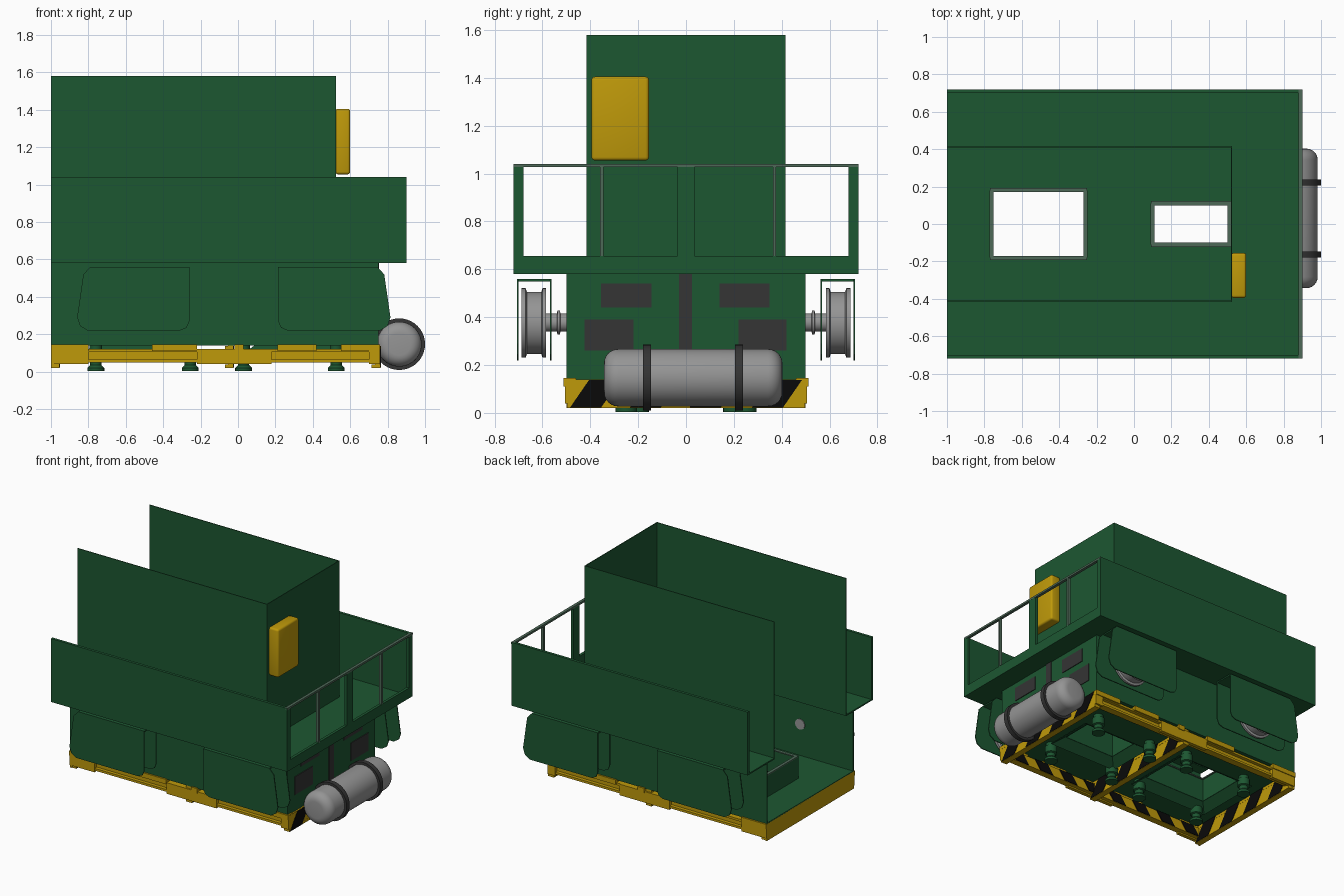
import bpy, bmesh, math
from mathutils import Vector

if "Cube" in bpy.data.objects:
    bpy.data.objects.remove(bpy.data.objects["Cube"])


def material(name, rgb):
    m = bpy.data.materials.new(name)
    m.diffuse_color = (*rgb, 1)
    m.use_nodes = True
    m.node_tree.nodes["Principled BSDF"].inputs["Base Color"].default_value = m.diffuse_color
    return m


GREEN = material("dark green", (0.012, 0.095, 0.031))
WORN = material("worn grey green", (0.075, 0.14, 0.095))
YELLOW = material("machine yellow", (0.52, 0.32, 0.003))
GREY = material("steel grey", (0.30, 0.30, 0.30))
DARK = material("dark grey", (0.035, 0.035, 0.035))
BLACK = material("black", (0.003, 0.003, 0.003))


def finish(bm, name, mat, smooth=False):
    bmesh.ops.recalc_face_normals(bm, faces=bm.faces)
    me = bpy.data.meshes.new(name)
    bm.to_mesh(me)
    bm.free()
    me.materials.append(mat)
    ob = bpy.data.objects.new(name, me)
    bpy.context.collection.objects.link(ob)
    if smooth:
        bpy.context.view_layer.objects.active = ob
        ob.select_set(True)
        bpy.ops.object.shade_smooth_by_angle(angle=math.radians(35))
        ob.select_set(False)
    return ob


def box(name, x, y, z, mat, bevel=0):
    bm = bmesh.new()
    bmesh.ops.create_cube(bm, size=1)
    for v in bm.verts:
        v.co = Vector([(a + b) / 2 + c * (b - a) for (a, b), c in zip((x, y, z), v.co)])
    if bevel:
        bmesh.ops.bevel(bm, geom=bm.edges[:], offset=bevel, segments=3, profile=0.5, affect='EDGES')
    return finish(bm, name, mat, bool(bevel))


def prism(name, pts, direction, mat):
    """Closed solid from a flat outline of 3D points."""
    bm = bmesh.new()
    a = [bm.verts.new(p) for p in pts]
    b = [bm.verts.new(Vector(p) + Vector(direction)) for p in pts]
    bm.faces.new(a)
    bm.faces.new(b)
    for i in range(len(pts)):
        bm.faces.new((a[i - 1], a[i], b[i], b[i - 1]))
    return finish(bm, name, mat)


def lathe(name, origin, profile, axis, mat, n=32):
    """Turn (radius, height) points around the y or z axis."""
    bm = bmesh.new()
    rings = []
    for r, h in profile:
        ring = []
        for i in range(n):
            c, s = r * math.cos(math.tau * i / n), r * math.sin(math.tau * i / n)
            ring.append(bm.verts.new(Vector(origin) + Vector((c, h, s) if axis == 'y' else (c, s, h))))
        rings.append(ring)
    for a, b in zip(rings, rings[1:]):
        for i in range(n):
            j = (i + 1) % n
            bm.faces.new((a[i], a[j], b[j], b[i]))
    bm.faces.new(rings[0])
    bm.faces.new(rings[-1])
    return finish(bm, name, mat, True)


def span(a, b):
    return (min(a, b), max(a, b))


# Side walls of body, deck and upper bin (open at the cut end x = -1)
for s in (-1, 1):
    box("body_side", (-1, 0.75), span(s * 0.49, s * 0.5), (0.14, 0.58), GREEN)
    box("bin_side", (-1, 0.525), span(s * 0.41, s * 0.416), (0.58, 1.58), GREEN)
    box("walkway_side", (-1, 0.9), span(s * 0.7, s * 0.72), (0.58, 1.04), GREEN)
    box("walkway_deck", (-1, 0.9), span(s * 0.41, s * 0.72), (0.58, 0.59), GREEN)
box("end_deck", (0.519, 0.9), (-0.41, 0.41), (0.58, 0.59), GREEN)
box("bin_end", (0.519, 0.525), (-0.416, 0.416), (0.58, 1.58), GREEN)
box("body_end", (0.74, 0.75), (-0.5, 0.5), (0.14, 0.58), GREEN)

# End railing
box("railing_kick_plate", (0.88, 0.9), (-0.72, 0.72), (0.58, 0.655), GREEN)
box("railing_top", (0.88, 0.901), (-0.72, 0.72), (1.027, 1.041), WORN)
for y, w, m in ((-0.7, 0.04, GREEN), (-0.352, 0.014, WORN), (0, 0.07, GREEN), (0.37, 0.014, WORN), (0.7, 0.04, GREEN)):
    box("railing_post", (0.88, 0.9), (y - w / 2, y + w / 2), (0.65, 1.03), m)

# Dark vents and centre strip on the body end
for y0, y1, z0, z1 in ((-0.355, -0.145, 0.44, 0.54), (0.14, 0.35, 0.44, 0.54),
                       (-0.425, -0.22, 0.26, 0.39), (0.22, 0.42, 0.26, 0.39), (-0.03, 0.025, 0.15, 0.58)):
    box("end_vent", (0.747, 0.755), (y0, y1), (z0, z1), DARK)

# Control cabinet on the bin
box("control_cabinet", (0.52, 0.6), (-0.395, -0.155), (1.055, 1.405), YELLOW, 0.014)

# Floor with two holes, built from strips, and hopper mouths
FZ = (0.14, 0.15)
for x0, x1 in ((-1, -0.76), (-0.26, 0.1), (0.505, 0.74)):
    box("floor_strip", (x0, x1), (-0.49, 0.49), FZ, GREEN)
for x0, x1, h in ((-0.76, -0.26, 0.18), (0.1, 0.51, 0.11)):
    for s in (-1, 1):
        box("floor_strip", (x0, x1), span(s * h, s * 0.49), FZ, GREEN)
        box("hopper_mouth_side", (x0 - 0.01, x1 + 0.01), span(s * h, s * (h + 0.01)), (0.14, 0.31), GREEN)
        box("hopper_lip_side", (x0 - 0.01, x1 + 0.01), span(s * (h - 0.01), s * (h + 0.012)), (0.306, 0.314), WORN)
    for x, d in ((x0, -1), (x1, 1)):
        box("hopper_mouth_end", span(x, x + d * 0.01), (-h, h), (0.14, 0.31), GREEN)
        box("hopper_lip_end", span(x - d * 0.01, x + d * 0.012), (-h, h), (0.306, 0.314), WORN)
    # Flared skirt under the floor
    bm = bmesh.new()
    loops = [[bm.verts.new(p) for p in ((x0 - e, -h - e, z), (x1 + e, -h - e, z), (x1 + e, h + e, z), (x0 - e, h + e, z))]
             for e, z in ((0, 0.142), (0.07, 0.09), (0.075, 0.094), (0.01, 0.142))]
    for a, b in zip(loops, loops[1:]):
        for i in range(4):
            bm.faces.new((a[i], a[i - 1], b[i - 1], b[i]))
    finish(bm, "hopper_skirt", GREEN)

# Yellow base frame: cross beams, side beams with flanges, top clips
box("frame_end_beam", (-1, -0.985), (-0.5, 0.5), (0.02, 0.145), YELLOW)
for x in (-0.975, -0.045, 0.74):
    box("frame_cross_web", (x - 0.008, x + 0.02), (-0.495, 0.495), (0.02, 0.14), YELLOW)
    for z in (0.02, 0.12):
        box("frame_cross_flange", (x - 0.025, x + 0.021), (-0.495, 0.495), (z, z + 0.018), YELLOW)
for s in (-1, 1):
    box("frame_side_web", (-1, 0.76), span(s * 0.45, s * 0.475), (0.05, 0.12), YELLOW)
    for z in (0.05, 0.104):
        box("frame_side_flange", (-1, 0.76), span(s * 0.45, s * 0.5), (z, z + 0.016), YELLOW)
    for x0, x1 in ((-1, -0.8), (-0.46, -0.22), (-0.02, 0.03), (0.21, 0.42), (0.55, 0.76)):
        box("frame_clip", (x0, x1), span(s * 0.46, s * 0.512), (0.11, 0.145), YELLOW)
    for x0 in (-1, -0.22, -0.02, 0.7):
        box("frame_corner_block", (x0, min(x0 + 0.2, 0.76)), span(s * 0.48, s * 0.506), (0.04, 0.12), YELLOW)

# Slanted black hazard stripes
for x in (0.759, -0.026, -0.956):
    for y in (-0.485, -0.235, 0.015, 0.275):
        prism("hazard_stripe", [(x, y, 0.022), (x, y + 0.13, 0.022), (x, y + 0.21, 0.138), (x, y + 0.08, 0.138)],
              (0.005, 0, 0), BLACK)
for s in (-1, 1):
    for k in range(8):
        x = -0.95 + k * 0.215
        prism("hazard_stripe_inner", [(x, s * 0.45, 0.052), (x + 0.11, s * 0.45, 0.052),
              (x + 0.16, s * 0.45, 0.12), (x + 0.05, s * 0.45, 0.12)], (0, -s * 0.005, 0), BLACK)

# Levelling jacks
for x, y in ((-0.76, 0.25), (-0.255, 0.25), (0.03, 0.2), (0.525, 0.25)):
    for s in (-1, 1):
        lathe("levelling_jack", (x, s * y, 0), [(0.045, 0.004), (0.045, 0.02), (0.03, 0.035), (0.03, 0.06),
              (0.042, 0.065), (0.042, 0.115), (0.034, 0.12), (0.034, 0.142)], 'z', GREEN, 20)

# Wheels, axles and their covers on both sides
cover = [(0.215, 0.56), (0.215, 0.27), (0.23, 0.235), (0.265, 0.22), (0.76, 0.22), (0.8, 0.245),
         (0.815, 0.29), (0.782, 0.52), (0.745, 0.56)]
for s in (-1, 1):
    for flip, ax in ((False, 0.53), (True, -0.575)):
        pts = [(-0.045 - x if flip else x, z) for x, z in cover]
        for y in (0.7, 0.562):
            prism("wheel_cover_plate", [(x, s * y, z) for x, z in pts], (0, s * 0.007, 0), GREEN)
        xs = [x for x, z in pts if z == 0.56]
        box("wheel_cover_top", span(*xs), span(s * 0.562, s * 0.707), (0.55, 0.56), GREEN)
        lathe("flanged_wheel", (ax, 0, 0.376), [(0.145, s * 0.585), (0.145, s * 0.6), (0.13, s * 0.605),
              (0.13, s * 0.665), (0.145, s * 0.67), (0.145, s * 0.688)], 'y', GREY, 40)
        lathe("wheel_axle", (ax, 0, 0.378), [(0.038, s * 0.485), (0.038, s * 0.525), (0.05, s * 0.527),
              (0.05, s * 0.537), (0.038, s * 0.54), (0.038, s * 0.59)], 'y', GREY, 24)

# Air tank with rounded ends and two straps
R, B = 0.12, 0.06
arc = [(R - B + B * math.sin(t), B * (1 - math.cos(t))) for t in [i * math.pi / 12 for i in range(7)]]
tank = [(r, -0.343 + d) for r, d in arc] + [(r, 0.403 - d) for r, d in reversed(arc)]
lathe("air_tank", (0.862, 0, 0.147), tank, 'y', GREY, 40)
for y in (-0.163, 0.222):
    lathe("tank_strap", (0.862, y, 0.147), [(0.138, -0.017), (0.138, 0.017)], 'y', DARK, 40)
